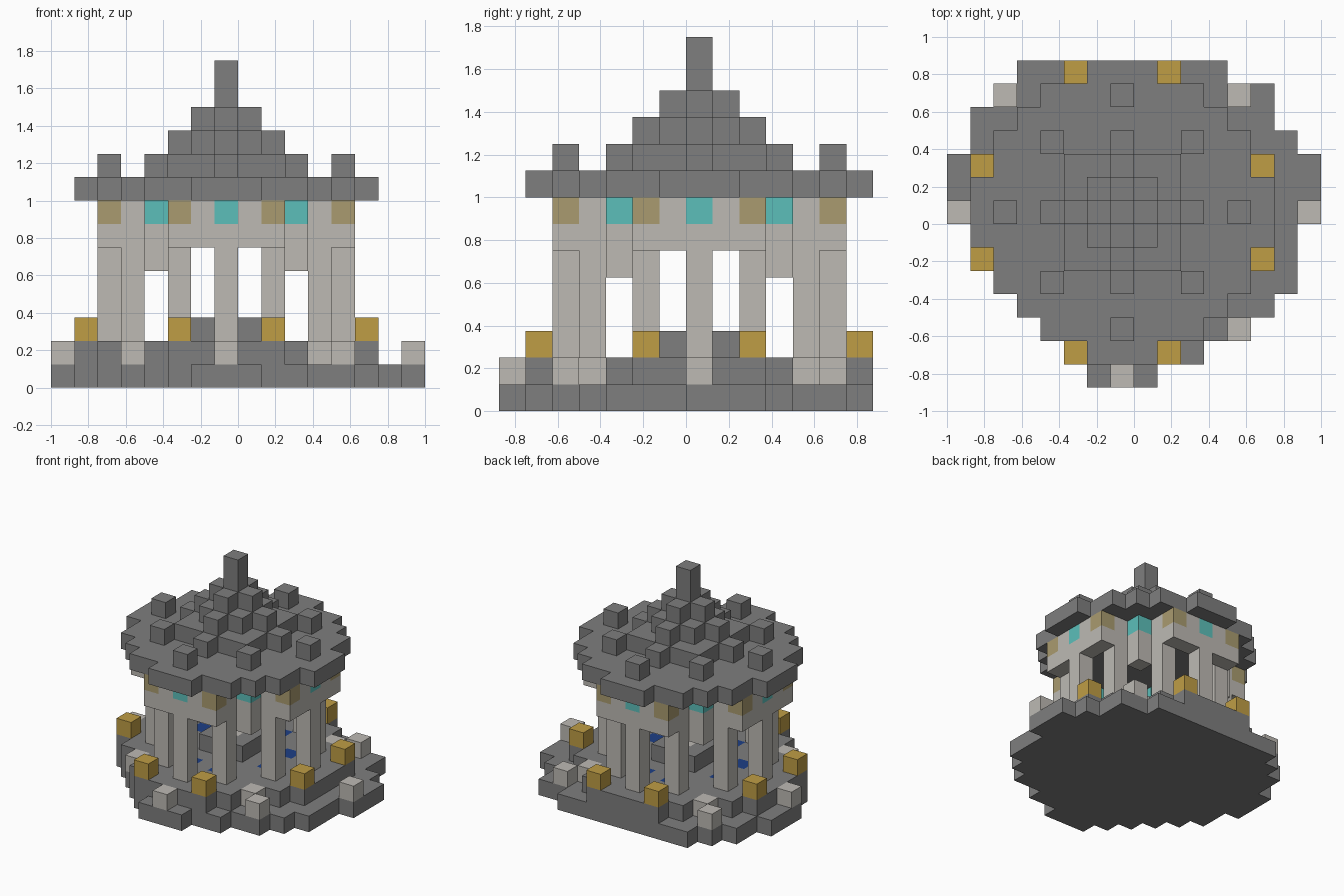
import bpy
import bmesh
from mathutils import Vector

U = 0.125            # size of one block
C = 7                # block index of the pavilion's axis

cube = bpy.data.objects.get("Cube")
if cube:
    bpy.data.objects.remove(cube, do_unlink=True)


def material(name, rgb):
    m = bpy.data.materials.new(name)
    m.use_nodes = True
    m.diffuse_color = (*rgb, 1)
    m.node_tree.nodes["Principled BSDF"].inputs["Base Color"].default_value = (*rgb, 1)
    return m


STONE = material("dark_stone", (0.21, 0.21, 0.21))
MARBLE = material("pale_marble", (0.51, 0.49, 0.455))
GOLD = material("gold", (0.52, 0.34, 0.06))
BRONZE = material("dull_bronze", (0.40, 0.33, 0.16))
TEAL = material("teal_glass", (0.107, 0.52, 0.49))
BLUE = material("deep_blue", (0.012, 0.05, 0.24))

SIDES = [Vector(s) for s in ((1, 0, 0), (-1, 0, 0), (0, 1, 0),
                             (0, -1, 0), (0, 0, 1), (0, 0, -1))]


def build(name, cells, mat):
    """Join blocks into one mesh, keeping only the outer faces."""
    cells = set(cells)
    bm = bmesh.new()
    for c in sorted(cells):
        mid = Vector(c) + Vector((0.5, 0.5, 0.5))
        for n in SIDES:
            if tuple(int(a + b) for a, b in zip(c, n)) in cells:
                continue
            u = Vector((n.y, n.z, n.x))
            v = n.cross(u)
            corners = [mid + (n + u * a + v * b) / 2
                       for a, b in ((-1, -1), (1, -1), (1, 1), (-1, 1))]
            bm.faces.new([bm.verts.new((p - Vector((8, 7, 0))) * U) for p in corners])
    bmesh.ops.remove_doubles(bm, verts=bm.verts, dist=0.001)
    mesh = bpy.data.meshes.new(name)
    bm.to_mesh(mesh)
    bm.free()
    mesh.materials.append(mat)
    ob = bpy.data.objects.new(name, mesh)
    bpy.context.collection.objects.link(ob)
    return ob


def disc(limit, k):
    """Blocks within a squared radius of the axis."""
    r = range(-7, 8)
    return {(C + x, C + y, k) for x in r for y in r if x * x + y * y <= limit}


def ring(a, b, levels):
    """Mirror an offset over both axes and the diagonal."""
    return {(C + s * p, C + t * q, k) for p, q in ((a, b), (b, a))
            for s in (-1, 1) for t in (-1, 1) for k in levels}


# Ground platform: first and last block of each row, front to back
rows = [(6, 8), (5, 10), (4, 12), (3, 13), (2, 14), (1, 14), (1, 14),
        (0, 15), (0, 15), (0, 15), (1, 14), (1, 13), (2, 13), (3, 11)]
build("ground_platform",
      {(i, j, 0) for j, (a, b) in enumerate(rows) for i in range(a, b + 1)}, STONE)

# Upper floor with inlaid water and pale corner stones
water = ring(3, 1, [1])
corner_stones = ring(4, 4, [1])
build("upper_floor", disc(40, 1) - water - corner_stones, STONE)
build("water_inlay", water, BLUE)
build("corner_stones", corner_stones, MARBLE)

# Outer posts and gold lanterns
posts = [(0, 7), (15, 7), (7, 0), (2, 12), (12, 12), (12, 2)]
build("outer_posts", {(i, j, 1) for i, j in posts}, MARBLE)
build("gold_lanterns", ring(6, 2, [2]), GOLD)

# Central basin
basin = {(C + x, C + y, 2) for x in (-1, 0, 1) for y in (-1, 0, 1)}
build("basin_rim", basin - {(C, C, 2)}, STONE)
build("basin_core", {(C, C, 2)}, MARBLE)

# Twelve columns, arches between them, and brackets
glass = ring(5, 0, [7]) | ring(3, 3, [7])
columns = ring(5, 0, range(2, 7)) | ring(4, 2, range(2, 8))
build("columns", columns, MARBLE)
build("arches", ring(5, 1, [6, 7]) | ring(3, 3, [5, 6]), MARBLE)
build("brackets", ring(5, 2, [6]), MARBLE)
build("bronze_capitals", ring(5, 2, [7]), BRONZE)
build("glass_panels", glass, TEAL)

# Stepped roof, roof studs and spire
roof = disc(37, 8) | disc(9, 9) | disc(4, 10) | disc(1, 11)
build("stepped_roof", roof, STONE)
build("roof_studs", ring(5, 0, [9]) | ring(3, 3, [9]), STONE)
build("spire", {(C, C, 12), (C, C, 13)}, STONE)
